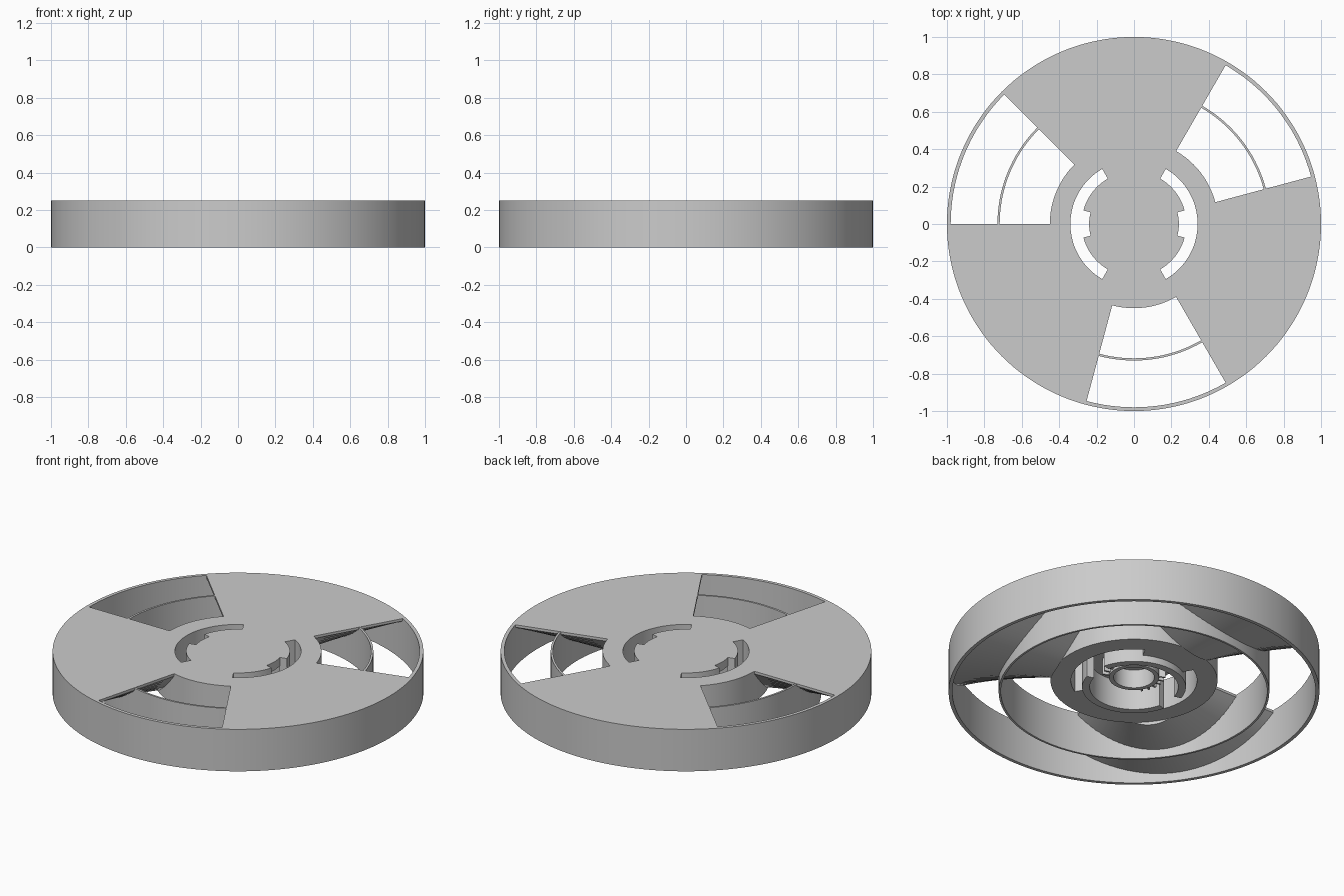
import bpy, bmesh, math

TOP = 0.25

cube = bpy.data.objects.get("Cube")
if cube:
    bpy.data.objects.remove(cube, do_unlink=True)

grey = bpy.data.materials.new("plain_grey")
grey.use_nodes = True
grey.diffuse_color = (0.6, 0.6, 0.6, 1)
grey.node_tree.nodes["Principled BSDF"].inputs["Base Color"].default_value = grey.diffuse_color


def sector(name, r0, r1, start, end, low, high, step=2.5):
    """Ring or ring segment; low may be a function of progress 0..1 along the arc."""
    bm = bmesh.new()
    closed = end - start >= 360
    count = max(1, round((end - start) / step))
    rows = []
    for i in range(count if closed else count + 1):
        t = i / count
        a = math.radians(start + (end - start) * t)
        z0 = low(t) if callable(low) else low
        corners = [(r0, z0), (r1, z0), (r1, high), (r0, high)]
        rows.append([bm.verts.new((r * math.cos(a), r * math.sin(a), z)) for r, z in corners])
    for i in range(count):
        a, b = rows[i], rows[(i + 1) % len(rows)]
        for k in range(4):
            n = (k + 1) % 4
            bm.faces.new((a[k], a[n], b[n], b[k]))
    if not closed:
        bm.faces.new(rows[0])
        bm.faces.new(rows[-1][::-1])
    bmesh.ops.recalc_face_normals(bm, faces=bm.faces)
    mesh = bpy.data.meshes.new(name)
    bm.to_mesh(mesh)
    bm.free()
    mesh.materials.append(grey)
    obj = bpy.data.objects.new(name, mesh)
    bpy.context.collection.objects.link(obj)
    bpy.ops.object.select_all(action='DESELECT')
    obj.select_set(True)
    bpy.context.view_layer.objects.active = obj
    bpy.ops.object.shade_smooth_by_angle(angle=math.radians(30))
    return obj


def belly(t):
    """Underside of a spoke, bulging down midway."""
    return 0.05 + 0.185 * (2 * t - 1) ** 2


# Rim, middle ring and hub
sector("outer_rim", 0.98, 1.0, 0, 360, 0, TOP)
sector("middle_ring", 0.718, 0.73, 0, 360, 0, TOP - 0.002)
sector("hub_ring", 0.34, 0.45, 0, 360, 0.07, TOP)

# Three wide spokes, flat above and rounded below
for i in range(3):
    sector(f"spoke_{i + 1}", 0.449, 0.981, 60 + 120 * i, 135 + 120 * i, belly, TOP)

# Centre cap, with bridges to the hub between the two slots
sector("centre_cap", 0.0005, 0.24, 0, 360, 0.2, TOP)
for side, mid in (("back", 90), ("front", 270)):
    sector(f"{side}_bridge", 0.279, 0.341, mid - 30, mid + 30, 0.07, TOP)
    sector(f"{side}_cup_wall", 0.239, 0.28, mid - 75, mid + 75, 0.03, TOP)

# Small inner collar with two groups of fins
sector("inner_collar", 0.11, 0.135, 0, 360, 0.09, 0.21, 7.5)
for side, mid in (("left", 0), ("right", 180)):
    for k in range(6):
        a = mid + (k - 2.5) * 14
        sector(f"{side}_fin_{k + 1}", 0.13, 0.17, a - 2, a + 2, 0.1, 0.21)
